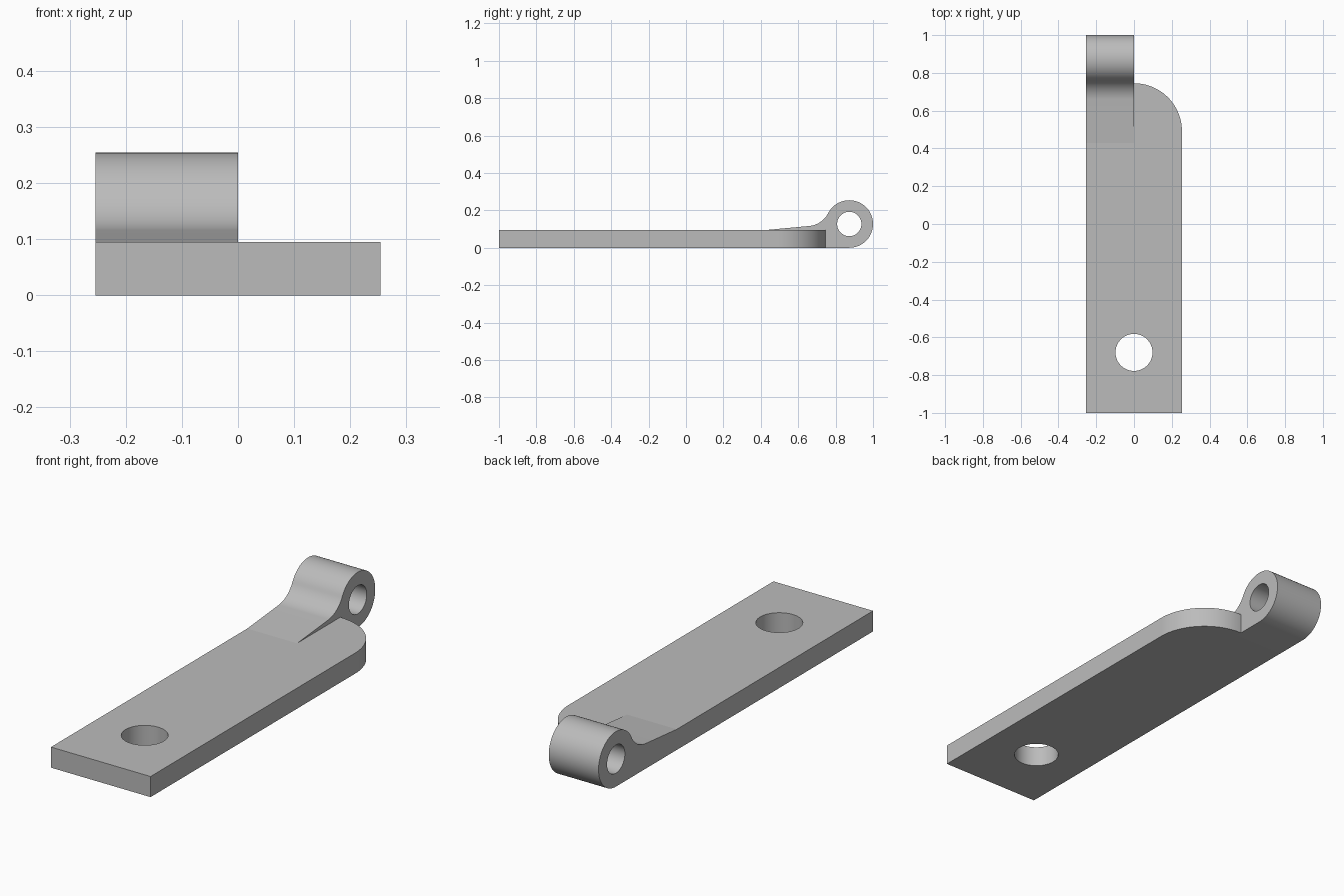
import bpy, bmesh
from math import sin, cos, radians
from mathutils import Vector

if "Cube" in bpy.data.objects:
    bpy.data.objects.remove(bpy.data.objects["Cube"])

HALF = 0.254          # half width of the plate
THICK = 0.095         # plate thickness
RAMP_Y = 0.43         # where the arm starts to rise
BARREL = (0.873, 0.127)
BARREL_R = 0.127
JOIN = 152.9          # direction of the barrel and fillet contact, degrees

steel = bpy.data.materials.new("grey_steel")
steel.use_nodes = True
grey = (0.5, 0.5, 0.5, 1)
steel.diffuse_color = grey
steel.node_tree.nodes["Principled BSDF"].inputs["Base Color"].default_value = grey


def arc(centre, r, start, end, steps):
    angles = [radians(start + (end - start) * i / steps) for i in range(steps + 1)]
    return [(centre[0] + r * cos(a), centre[1] + r * sin(a)) for a in angles]


def prism(name, points, to_3d, depth):
    """Extrude a closed 2D outline along a depth vector."""
    bm = bmesh.new()
    face = bm.faces.new([bm.verts.new(to_3d(*p)) for p in points])
    new = bmesh.ops.extrude_face_region(bm, geom=[face], use_keep_orig=True)["geom"]
    bmesh.ops.translate(bm, vec=Vector(depth),
                        verts=[v for v in new if isinstance(v, bmesh.types.BMVert)])
    bmesh.ops.recalc_face_normals(bm, faces=bm.faces)
    mesh = bpy.data.meshes.new(name)
    bm.to_mesh(mesh)
    bm.free()
    mesh.materials.append(steel)
    obj = bpy.data.objects.new(name, mesh)
    bpy.context.collection.objects.link(obj)
    return obj


def combine(target, other, operation):
    """Apply a boolean and remove the second body."""
    bpy.context.view_layer.objects.active = target
    mod = target.modifiers.new(operation, "BOOLEAN")
    mod.operation = operation
    mod.solver = "EXACT"
    mod.object = other
    bpy.ops.object.modifier_apply(modifier=mod.name)
    bpy.data.objects.remove(other)


def flat(x, y):
    return (x, y, 0)


def side(y, z):
    return (-HALF, y, z)


# Plate with one rounded corner, notched where the arm continues it
outline = [(-HALF, -1), (HALF, -1)]
outline += arc((0, 0.491), HALF, 0, 90, 26)
outline += [(0, RAMP_Y), (-HALF, RAMP_Y)]
plate = prism("hinge_plate", outline, flat, (0, 0, THICK))

# Arm: ramp, concave fillet and barrel in one side profile
reach = BARREL_R * 2
fillet = (BARREL[0] + reach * cos(radians(JOIN)), BARREL[1] + reach * sin(radians(JOIN)))
profile = [(RAMP_Y, 0), (RAMP_Y, THICK)]
profile += arc(fillet, BARREL_R, -84.5, JOIN - 180, 18)
profile += arc(BARREL, BARREL_R, JOIN, -90, 66)[1:]
arm = prism("barrel_arm", profile, side, (HALF, 0, 0))
combine(plate, arm, "UNION")

# Pin hole through the barrel and bolt hole through the plate
pin = prism("pin_cutter", arc(BARREL, 0.065, 0, 360, 96)[:-1],
            lambda y, z: (-0.4, y, z), (0.6, 0, 0))
combine(plate, pin, "DIFFERENCE")
bolt = prism("bolt_cutter", arc((0, -0.68), 0.098, 0, 360, 96)[:-1],
             lambda x, y: (x, y, -0.1), (0, 0, 0.4))
combine(plate, bolt, "DIFFERENCE")

# Smooth the curved walls and keep the real edges crisp
bpy.ops.object.select_all(action="DESELECT")
plate.select_set(True)
bpy.context.view_layer.objects.active = plate
bpy.ops.object.shade_smooth_by_angle(angle=radians(5))
